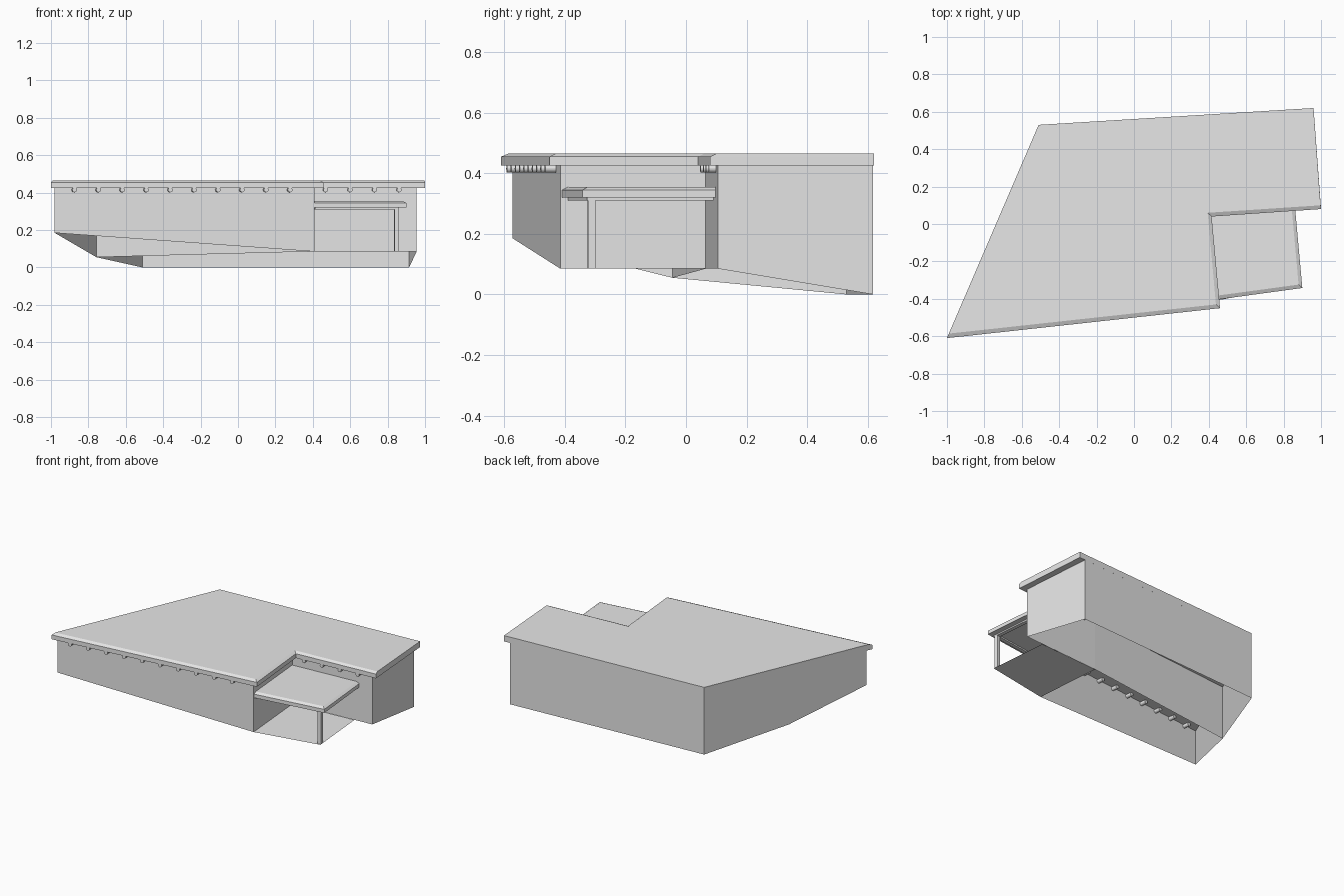
import bpy
import bmesh
from mathutils import Vector

cube = bpy.data.objects.get("Cube")
if cube:
    bpy.data.objects.remove(cube, do_unlink=True)

# One plain material
plaster = bpy.data.materials.new("plain_grey")
plaster.use_nodes = True
GREY = (0.8, 0.8, 0.8, 1)
plaster.diffuse_color = GREY
plaster.node_tree.nodes["Principled BSDF"].inputs["Base Color"].default_value = GREY

ROOF_LOW, ROOF_EDGE, ROOF_TOP = 0.425, 0.455, 0.465
FLOOR = 0.085


def finish(name, bm, solid=True):
    if solid:
        bmesh.ops.recalc_face_normals(bm, faces=bm.faces)
    mesh = bpy.data.meshes.new(name)
    bm.to_mesh(mesh)
    bm.free()
    mesh.materials.append(plaster)
    obj = bpy.data.objects.new(name, mesh)
    bpy.context.collection.objects.link(obj)
    return obj


def loft(name, rings):
    """Closed solid through rings given as (outline, height)."""
    bm = bmesh.new()
    loops = [[bm.verts.new((x, y, z)) for x, y in pts] for pts, z in rings]
    for a, b in zip(loops, loops[1:]):
        for i in range(len(a)):
            j = (i + 1) % len(a)
            bm.faces.new((a[i], a[j], b[j], b[i]))
    bm.faces.new(loops[0][::-1])
    bm.faces.new(loops[-1])
    return finish(name, bm)


def wall(name, path):
    """Thin wall with a stepped foot, rising to the roof."""
    bm = bmesh.new()
    for a, b in zip(path, path[1:]):
        top = [(p[0], p[1], ROOF_LOW) for p in (b, a)]
        bm.faces.new([bm.verts.new(p) for p in (a, b, *top)])
    bmesh.ops.remove_doubles(bm, verts=bm.verts, dist=0.0005)
    return finish(name, bm, False)


def bar(name, a, b, width, low, high):
    """Straight rectangular bar between two plan points."""
    a, b = Vector(a), Vector(b)
    d = (b - a).normalized()
    n = Vector((-d.y, d.x)) * width / 2
    outline = [a - n, b - n, b + n, a + n]
    return loft(name, [(outline, low), (outline, high)])


# Wall corners, each with the height of its foot
front_left = (-0.98, -0.572, 0.185)
front_right = (0.41, -0.415, FLOOR)
notch = (0.37, 0.065, FLOOR)
wing_front = (0.955, 0.105, FLOOR)
wing_back = (0.915, 0.617, 0)
back_left = (-0.51, 0.53, 0)
side_step = (-0.757, -0.045, 0.055)

wall("front_wall", [front_left, front_right])
wall("porch_side_wall", [front_right, notch])
wall("porch_back_wall", [notch, wing_front])
wall("wing_side_wall", [wing_front, wing_back])
wall("back_wall", [wing_back, back_left])
wall("left_wall", [back_left, side_step, front_left])
wall("inner_wall", [side_step, notch])

# Main roof, chamfered along its front edges
roof = [(-1, -0.61), (0.46, -0.45), (0.415, 0.04), (1, 0.08), (0.96, 0.62), (-0.51, 0.53)]
crown = [(-0.99, -0.586), (0.438, -0.43), (0.394, 0.06), (0.998, 0.1), (0.96, 0.62), (-0.51, 0.53)]
loft("main_roof", [(roof, ROOF_LOW), (roof, ROOF_EDGE), (crown, ROOF_TOP)])

# Porch roof, floor, beams and post
canopy = [(0.41, -0.409), (0.9, -0.342), (0.86, 0.097), (0.37, 0.065)]
canopy_top = [(0.408, -0.388), (0.88, -0.324), (0.842, 0.097), (0.37, 0.065)]
loft("porch_roof", [(canopy, 0.32), (canopy, 0.345), (canopy_top, 0.355)])

bm = bmesh.new()
deck = [front_right[:2], (0.862, -0.33), (0.825, 0.095), notch[:2]]
bm.faces.new([bm.verts.new((x, y, FLOOR)) for x, y in deck])
finish("porch_floor", bm, False)

bar("porch_front_beam", (0.41, -0.378), (0.86, -0.314), 0.025, 0.31, 0.32)
bar("porch_side_beam", (0.848, -0.315), (0.812, 0.09), 0.025, 0.31, 0.32)
bar("porch_post", (0.836, -0.314), (0.86, -0.311), 0.024, FLOOR, 0.32)


# Round roof beams poking out under the eaves
def roof_beams(name, xs, edge_a, edge_b):
    a, b = Vector(edge_a), Vector(edge_b)
    d = (b - a).normalized()
    inward = Vector((-d.y, d.x, 0))
    turn = inward.to_track_quat('Z', 'Y').to_matrix().to_4x4()
    length = 0.075
    for i, x in enumerate(xs):
        tip = a.lerp(b, (x - a.x) / (b.x - a.x))
        place = turn.copy()
        place.translation = Vector((tip.x, tip.y, 0.415)) + inward * (length / 2 + 0.004)
        bm = bmesh.new()
        bmesh.ops.create_cone(bm, cap_ends=True, segments=12, radius1=0.013,
                              radius2=0.013, depth=length, matrix=place)
        finish(f"{name}_{i + 1}", bm)


roof_beams("front_roof_beam", [-0.873 + 0.128 * i for i in range(10)], roof[0], roof[1])
roof_beams("wing_roof_beam", [0.469 + 0.131 * i for i in range(4)], roof[2], roof[3])
